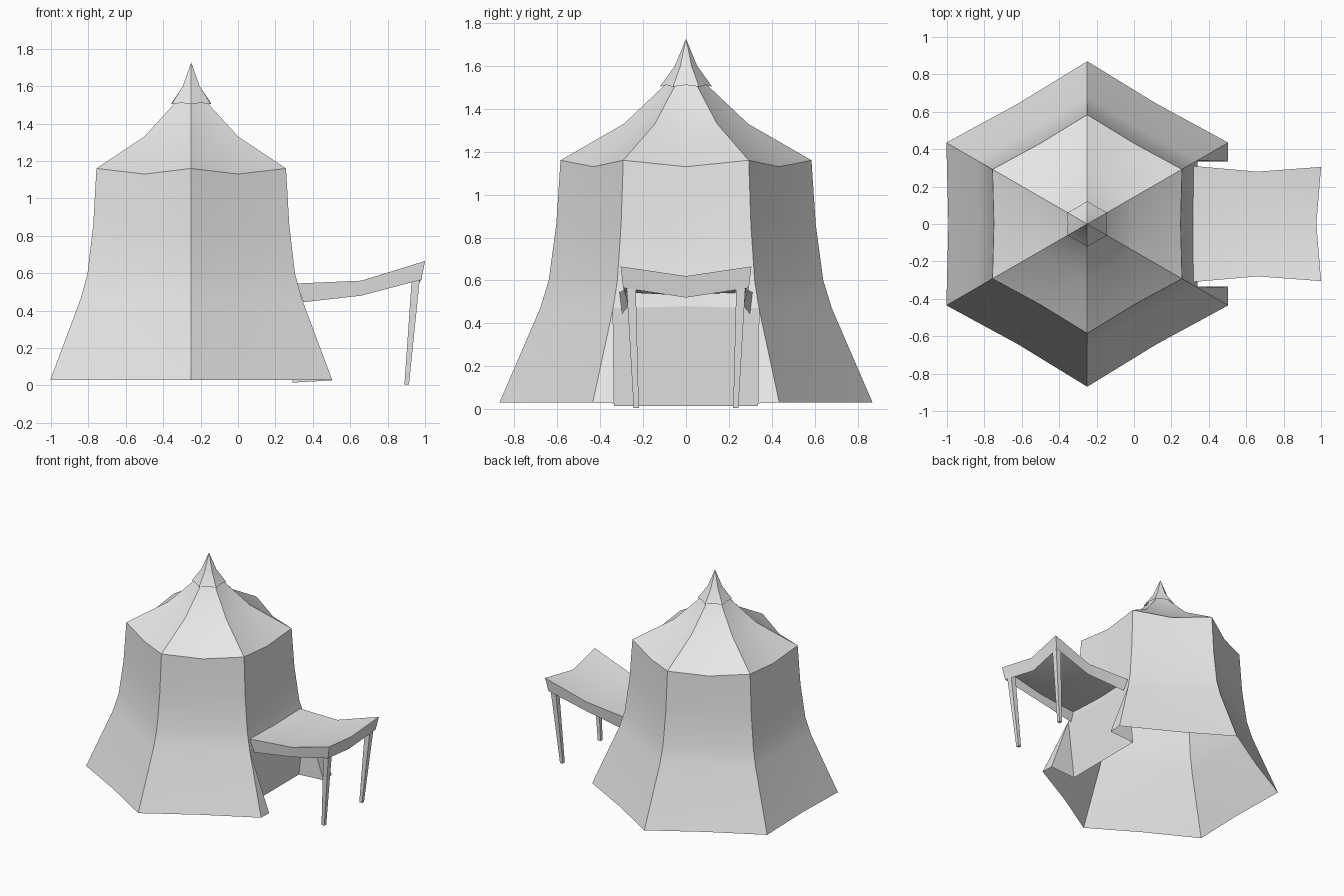
import bpy
import bmesh
from math import radians, sin, cos
from mathutils import Vector

if "Cube" in bpy.data.objects:
    bpy.data.objects.remove(bpy.data.objects["Cube"], do_unlink=True)

# One plain canvas colour
canvas = bpy.data.materials.new("pale_grey_canvas")
canvas.use_nodes = True
canvas.diffuse_color = (0.8, 0.8, 0.8, 1)
canvas.node_tree.nodes["Principled BSDF"].inputs["Base Color"].default_value = (0.8, 0.8, 0.8, 1)

CX = -0.25            # tent axis
HALF = cos(radians(30))


def finish(name, bm, recalc=True):
    if recalc:
        bmesh.ops.recalc_face_normals(bm, faces=bm.faces)
    mesh = bpy.data.meshes.new(name)
    bm.to_mesh(mesh)
    bm.free()
    mesh.materials.append(canvas)
    obj = bpy.data.objects.new(name, mesh)
    bpy.context.collection.objects.link(obj)
    bpy.ops.object.select_all(action='DESELECT')
    obj.select_set(True)
    bpy.context.view_layer.objects.active = obj
    bpy.ops.object.shade_smooth_by_angle(angle=radians(25))
    return obj


def hex_loft(name, profile, door=False):
    """Six-sided loft with a slack mid-panel column; profile = (radius, z, sag)."""
    bm = bmesh.new()
    rings = []
    for r, z, sag in profile:
        ring = []
        for i in range(12):
            a = radians(30 * i)
            corner = i % 2 == 1
            rr = r if corner else r * HALF * 0.985
            ring.append(bm.verts.new((CX + rr * cos(a), rr * sin(a), z if corner else z - sag)))
        rings.append(ring)
    for k in range(len(rings) - 1):
        for i in range(12):
            if door and k == 0 and i in (0, 11):
                continue
            j = (i + 1) % 12
            bm.faces.new((rings[k][i], rings[k][j], rings[k + 1][j], rings[k + 1][i]))
    bmesh.ops.remove_doubles(bm, verts=bm.verts, dist=0.0005)
    return finish(name, bm)


# Flared walls with a doorway in the +x side, roof and peak cap
hex_loft("tent_walls", [(0.87, 0.03, 0), (0.68, 0.47, -0.01), (0.64, 0.6, 0),
                        (0.605, 0.86, 0), (0.585, 1.16, 0.03)], door=True)
hex_loft("tent_roof", [(0.585, 1.16, 0.03), (0.29, 1.33, 0.015),
                       (0.105, 1.505, 0), (0.03, 1.62, 0)])
hex_loft("peak_cap", [(0.122, 1.503, -0.008), (0.052, 1.6, 0), (0, 1.727, 0)])

# Doorway: side flaps folded inward to a recessed door sheet
bm = bmesh.new()
sheet = {}
for s in (1, -1):
    corner = bm.verts.new((0.503, s * 0.435, 0.03))
    edge = bm.verts.new((0.503, s * 0.335, 0.027))
    inner = bm.verts.new((0.29, s * 0.335, 0.015))
    top = bm.verts.new((0.339, s * 0.34, 0.47))
    for tri in ((edge, corner, top), (inner, edge, top)):
        bm.faces.new(tri[::s])
    sheet[s] = (inner, top)
mid = bm.verts.new((0.33, 0, 0.48))
bm.faces.new((sheet[-1][0], sheet[1][0], sheet[1][1], mid, sheet[-1][1]))
finish("door_flaps", bm, recalc=False)

# Awning: sagging sheet with a valance round its three free sides
bm = bmesh.new()
rows = [  # x, half width, z, centre sag, x of lip, z of lip
    (0.315, 0.31, 0.545, 0.01, 0.35, 0.445),
    (0.66, 0.28, 0.56, 0.03, 0.66, 0.48),
    (1.0, 0.305, 0.665, 0.045, 0.98, 0.565),
]
top, lip = [], []
for n, (x, w, z, sag, lx, lz) in enumerate(rows):
    pull = 0.025 if n == 2 else 0
    top.append([bm.verts.new((x - pull * (s == 0), s * w, z - sag * (s == 0))) for s in (-1, 0, 1)])
    lip.append([bm.verts.new((lx - pull * (s == 0), s * (w - 0.012), lz - sag * (s == 0)))
                if s or n == 2 else None for s in (-1, 0, 1)])
for n in range(2):
    for c in range(2):
        bm.faces.new((top[n][c], top[n + 1][c], top[n + 1][c + 1], top[n][c + 1]))
    bm.faces.new((lip[n][0], lip[n + 1][0], top[n + 1][0], top[n][0]))
    bm.faces.new((top[n][2], top[n + 1][2], lip[n + 1][2], lip[n][2]))
for c in range(2):
    bm.faces.new((lip[2][c], lip[2][c + 1], top[2][c + 1], top[2][c]))
finish("awning", bm, recalc=False)

# Slim tapered awning posts
for s, side in ((-1, "right"), (1, "left")):
    foot = Vector((0.902, s * 0.232, 0.004))
    head = Vector((0.953, s * 0.257, 0.6))
    bm = bmesh.new()
    ends = []
    for p, r in ((foot, 0.012), (head, 0.022)):
        ends.append([bm.verts.new(p + Vector((dx * r, dy * r, 0)))
                     for dx, dy in ((-1, -1), (1, -1), (1, 1), (-1, 1))])
    for i in range(4):
        j = (i + 1) % 4
        bm.faces.new((ends[0][i], ends[0][j], ends[1][j], ends[1][i]))
    bm.faces.new(ends[0][::-1])
    bm.faces.new(ends[1])
    finish(side + "_awning_post", bm)
